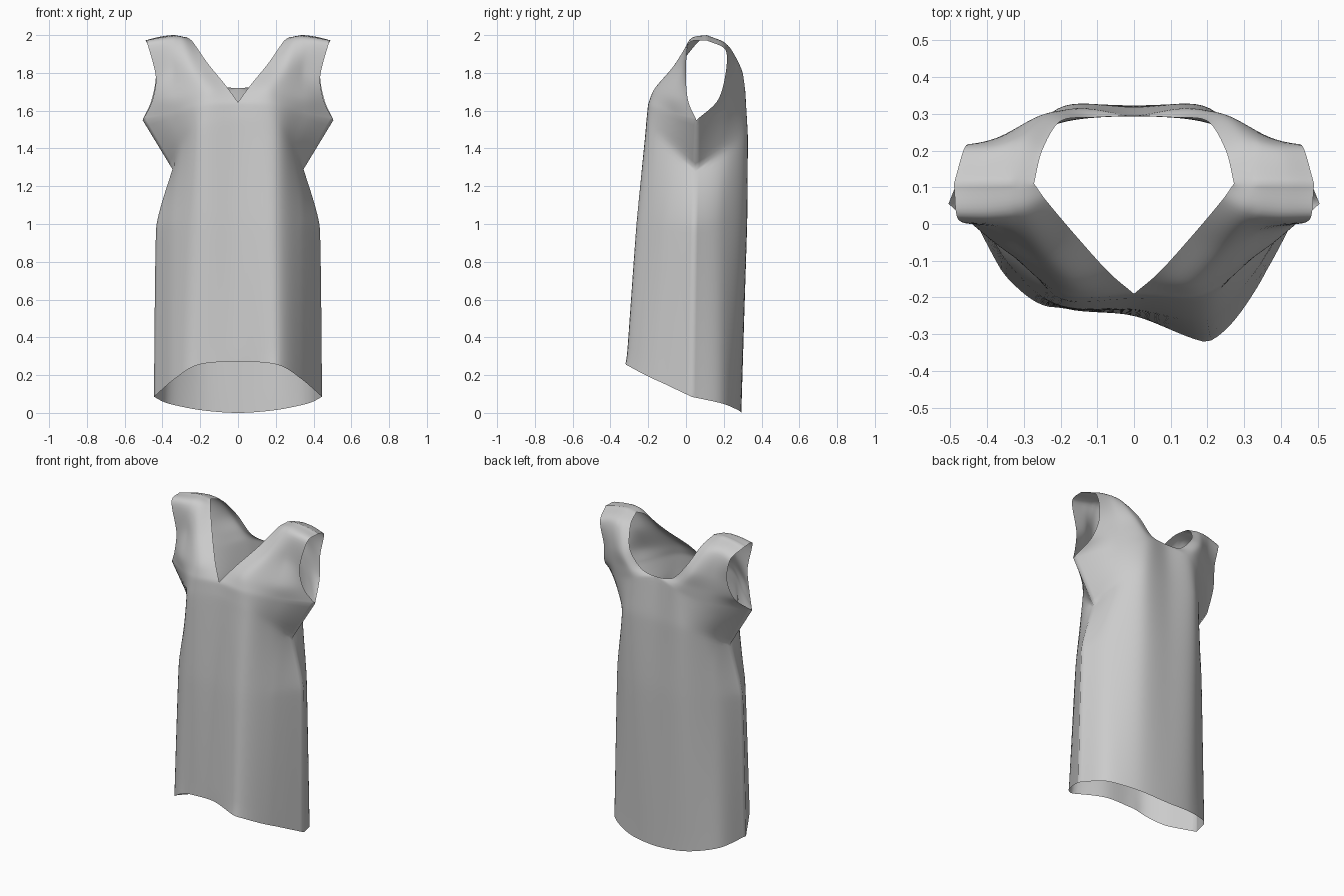
import bpy, bmesh
from mathutils import Vector

if "Cube" in bpy.data.objects:
    bpy.data.objects.remove(bpy.data.objects["Cube"])

# Each row runs from the centre / neckline to the side seam / armhole edge (right half)
hem_side, mid_side, waist_side = (.445, .03, .085), (.433, .045, .98), (.347, .05, 1.29)
armpit = (.505, .055, 1.55)
shoulder = [(.272, .11, 1.99), (.34, .11, 2.0), (.42, .11, 1.99), (.49, .11, 1.972)]

# The waist fold rises from the side seam toward the bust and shoulder blades
front_skirt = [
    [(0, -.25, .272), (.21, -.272, .255), (.335, -.165, .18), hem_side],
    [(0, -.232, 1.0), (.2, -.243, 1.0), (.33, -.125, 1.0), mid_side],
    [(0, -.202, 1.55), (.2, -.205, 1.52), (.295, -.09, 1.42), waist_side]]
front_yoke = [
    [(0, -.19, 1.645), (.19, -.195, 1.63), (.35, -.07, 1.58), armpit],
    [(.07, -.13, 1.74), (.18, -.168, 1.71), (.35, -.07, 1.67), (.455, .012, 1.65)],
    [(.16, -.03, 1.85), (.25, -.07, 1.83), (.35, -.02, 1.81), (.435, .0, 1.78)],
    [(.24, .065, 1.965), (.30, .03, 1.98), (.39, .015, 1.97), (.48, .015, 1.955)],
    shoulder]
back_skirt = [
    [(0, .293, 0), (.2, .275, .015), (.37, .19, .05), hem_side],
    [(0, .322, 1.0), (.2, .312, 1.0), (.35, .19, 1.0), mid_side],
    [(0, .318, 1.46), (.19, .324, 1.46), (.295, .22, 1.40), waist_side]]
back_yoke = [
    [(0, .294, 1.72), (.17, .315, 1.67), (.34, .225, 1.6), armpit],
    [(.11, .29, 1.74), (.2, .31, 1.73), (.34, .24, 1.69), (.46, .165, 1.65)],
    [(.2, .28, 1.84), (.26, .292, 1.82), (.35, .245, 1.8), (.435, .207, 1.78)],
    [(.25, .2, 1.95), (.305, .222, 1.948), (.39, .21, 1.945), (.46, .21, 1.92)],
    shoulder]


def spline(pts, steps, mirror=False, tension=.45):
    """Smooth curve through points; mirror keeps it level across the centre line."""
    p = [Vector(q) for q in pts]
    first = 2 * p[0] - p[1]
    if mirror and abs(p[0].x) < 1e-6:
        first = Vector((-p[1].x, p[1].y, p[1].z))
    p = [first] + p + [2 * p[-1] - p[-2]]
    out = []
    for i in range(1, len(p) - 2):
        a, b = p[i], p[i + 1]
        ta, tb = (b - p[i - 1]) * tension, (p[i + 2] - a) * tension
        # limit tangents where neighbouring spans differ a lot in length
        span = (b - a).length * 1.1
        ta, tb = (t * min(1, span / max(t.length, 1e-6)) for t in (ta, tb))
        for k in range(steps):
            t = k / steps
            out.append(a * (2*t**3 - 3*t*t + 1) + ta * (t**3 - 2*t*t + t)
                       + b * (3*t*t - 2*t**3) + tb * (t**3 - t*t))
    return out + [p[-2]]


def front_fold(co):
    """The front hangs further out on one side toward the hem."""
    hat = max(0, 1 - abs(abs(co.x) - .2) / (.2 if abs(co.x) < .2 else .16))
    amount = .058 * hat * max(0, 1 - co.z / 1.5)
    return Vector((co.x, co.y - (amount if co.x > 0 else -amount), co.z))


def add_panel(bm, rows, side, is_front, steps, tension=.45):
    columns = [spline(col, steps, False, tension) for col in zip(*rows)]
    if not is_front and len(rows) > 3:
        # Rounded back neckline
        columns[0] = spline([r[0] for r in rows], steps, True, tension)
    grid = []
    for row in zip(*columns):
        line = []
        for co in spline(row, 8, True):
            co = Vector((co.x * side, co.y, co.z))
            line.append(bm.verts.new(front_fold(co) if is_front and co.y < 0 else co))
        grid.append(line)
    for a, b in zip(grid, grid[1:]):
        for i in range(len(a) - 1):
            quad = (a[i], a[i + 1], b[i + 1], b[i])
            bm.faces.new(quad if (side > 0) == is_front else quad[::-1])


# Dress: skirt, flare under the arm and yoke, front and back, both halves
bm = bmesh.new()
for is_front, skirt, yoke in ((True, front_skirt, front_yoke), (False, back_skirt, back_yoke)):
    for side in (1, -1):
        add_panel(bm, skirt, side, is_front, 12, .2)
        add_panel(bm, [skirt[-1], yoke[0]], side, is_front, 8)
        add_panel(bm, yoke, side, is_front, 8)
bmesh.ops.remove_doubles(bm, verts=bm.verts, dist=.0008)
# Relax the cloth inside its open edges
inner = [v for v in bm.verts if not v.is_boundary and abs(v.co.x) < .33]
for _ in range(6):
    bmesh.ops.smooth_vert(bm, verts=inner, factor=.4, use_axis_x=True, use_axis_y=True, use_axis_z=True)
mesh = bpy.data.meshes.new("sleeveless_dress")
bm.to_mesh(mesh)
bm.free()
mesh.polygons.foreach_set("use_smooth", [True] * len(mesh.polygons))
dress = bpy.data.objects.new("sleeveless_dress", mesh)
bpy.context.collection.objects.link(dress)
